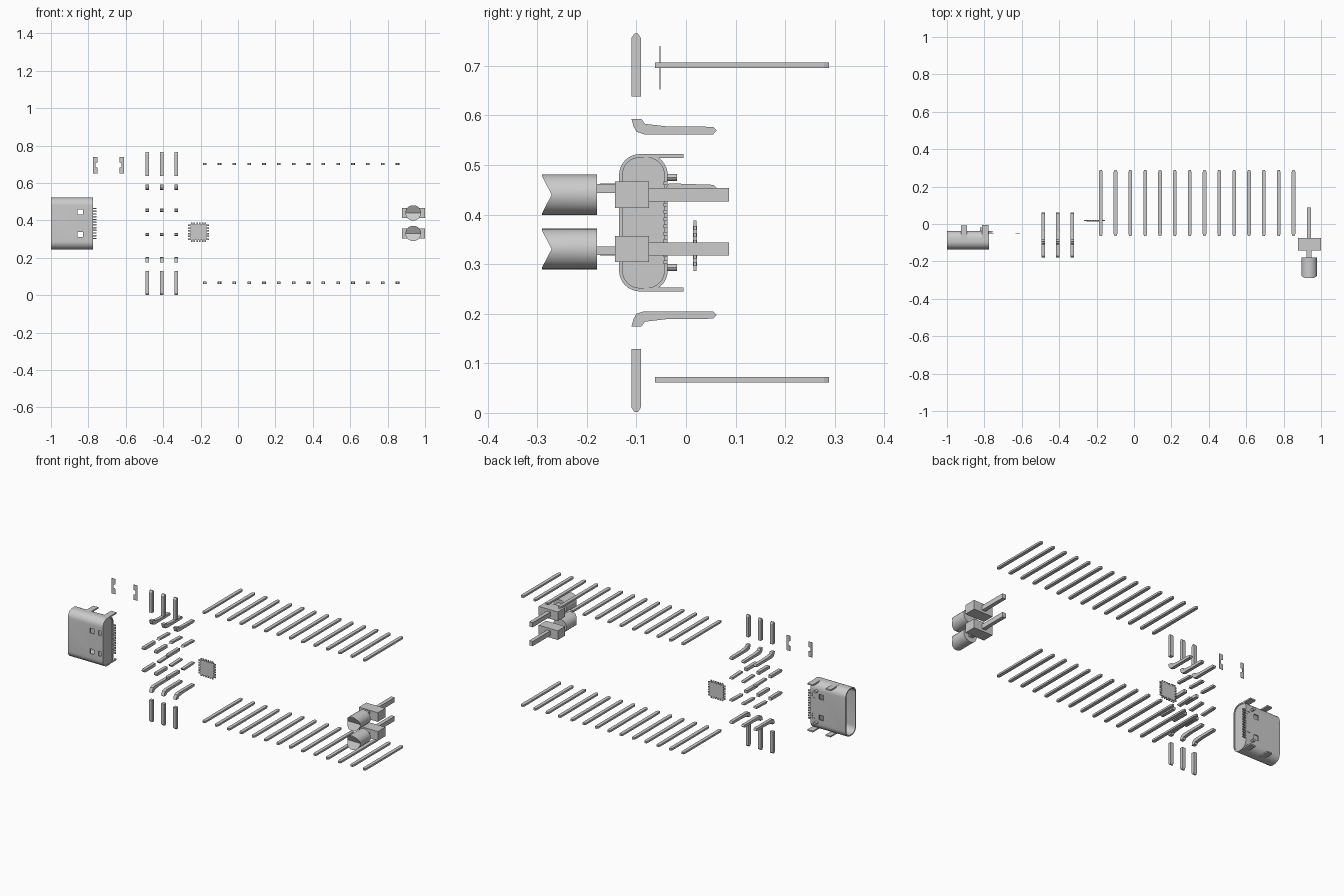
import bpy, bmesh, math
from mathutils import Vector, Matrix

if "Cube" in bpy.data.objects:
    bpy.data.objects.remove(bpy.data.objects["Cube"])


def make(name, bm, smooth=False):
    bmesh.ops.recalc_face_normals(bm, faces=bm.faces[:])
    me = bpy.data.meshes.new(name)
    bm.to_mesh(me)
    bm.free()
    ob = bpy.data.objects.new(name, me)
    bpy.context.collection.objects.link(ob)
    if smooth:
        bpy.ops.object.select_all(action='DESELECT')
        ob.select_set(True)
        bpy.context.view_layer.objects.active = ob
        bpy.ops.object.shade_smooth_by_angle(angle=math.radians(35))
    return ob


def prism(bm, pts, axis, a, b):
    """Extrude a 2D outline from a to b; axis 'x' takes (y,z), 'y' takes (x,z)."""
    def place(p, t):
        return (t, p[0], p[1]) if axis == 'x' else (p[0], t, p[1])
    lo = [bm.verts.new(place(p, a)) for p in pts]
    hi = [bm.verts.new(place(p, b)) for p in pts]
    bm.faces.new(lo)
    bm.faces.new(hi[::-1])
    n = len(pts)
    for i in range(n):
        j = (i + 1) % n
        bm.faces.new((lo[i], lo[j], hi[j], hi[i]))


def box(bm, x0, x1, y0, y1, z0, z1):
    prism(bm, [(y0, z0), (y1, z0), (y1, z1), (y0, z1)], 'x', x0, x1)


def cut(ob, cutter):
    cutter.hide_render = True
    m = ob.modifiers.new('cut', 'BOOLEAN')
    m.operation, m.object, m.solver = 'DIFFERENCE', cutter, 'EXACT'
    bpy.ops.object.select_all(action='DESELECT')
    bpy.context.view_layer.objects.active = ob
    ob.select_set(True)
    bpy.ops.object.modifier_apply(modifier='cut')
    bpy.data.objects.remove(cutter)


def rounded(y0, y1, z0, z1, r, seg=8):
    pts = []
    for cy, cz, a0 in ((y1 - r, z1 - r, 0), (y0 + r, z1 - r, 90),
                       (y0 + r, z0 + r, 180), (y1 - r, z0 + r, 270)):
        for i in range(seg + 1):
            a = math.radians(a0 + 90 * i / seg)
            pts.append((cy + r * math.cos(a), cz + r * math.sin(a)))
    return pts


ZC = 0.3835  # mirror height of the whole layout

# Socket shell: hollow tube, open at -x
bm = bmesh.new()
loops = []
for x, d in ((-1, 0), (-0.775, 0), (-0.775, 0.007), (-1, 0.007)):
    pts = rounded(-0.135 + d, -0.037 - d, 0.245 + d, 0.522 - d, 0.042 - d)
    loops.append([bm.verts.new((x, y, z)) for y, z in pts])
for k in range(4):
    A, B = loops[k], loops[(k + 1) % 4]
    for i in range(len(A)):
        j = (i + 1) % len(A)
        bm.faces.new((A[i], A[j], B[j], B[i]))
shell = make('socket_shell', bm)
# Latch windows through the front and back walls
bm = bmesh.new()
for z in (0.445, 0.325):
    box(bm, -0.857, -0.83, -0.2, 0.05, z - 0.014, z + 0.014)
    box(bm, -0.803, -0.785, -0.2, 0.05, z - 0.014, z + 0.014)
cut(shell, make('window_cutter', bm))
bpy.ops.object.shade_smooth_by_angle(angle=math.radians(35))

# Rear block closing the socket
bm = bmesh.new()
prism(bm, rounded(-0.128, -0.04, 0.252, 0.515, 0.035), 'x', -0.825, -0.779)
make('socket_rear_block', bm, True)

# Socket mounting legs, contacts and locating posts
bm = bmesh.new()
for z0, z1 in ((0.245, 0.253), (0.514, 0.522)):
    box(bm, -0.925, -0.893, -0.085, -0.008, z0, z1)
    box(bm, -0.812, -0.777, -0.085, -0.005, z0, z1)
make('socket_legs', bm)
bm = bmesh.new()
for i in range(12):
    z = ZC - 0.08 + i * 0.16 / 11
    box(bm, -0.79, -0.757, -0.045, -0.037, z - 0.0035, z + 0.0035)
make('socket_contacts', bm)
bm = bmesh.new()
for z in (0.475, 0.293):
    pts = [(-0.815 + 0.009 * math.cos(a * math.pi / 6), z + 0.007 * math.sin(a * math.pi / 6))
           for a in range(12)]
    prism(bm, pts, 'y', -0.05, -0.018)
make('socket_posts', bm, True)

# Two thin notched terminals facing each other
for name, x, s in (('left_terminal', -0.775, 1), ('right_terminal', -0.61, -1)):
    bm = bmesh.new()
    out = [(0, 0.652), (0.024, 0.652), (0.024, 0.682), (0.012, 0.686),
           (0.012, 0.706), (0.024, 0.71), (0.024, 0.74), (0, 0.74)]
    prism(bm, [(x + s * u, z) for u, z in out], 'y', -0.0535, -0.0515)
    make(name, bm)

# Short pin field: three columns, mirrored top and bottom
bent = [(-0.11, 0.593), (-0.09, 0.593), (-0.083, 0.583), (-0.04, 0.578), (0.055, 0.577),
        (0.062, 0.570), (0.055, 0.562), (-0.085, 0.562), (-0.1, 0.567), (-0.106, 0.578)]
upright = [(-0.11, 0.638), (-0.091, 0.638), (-0.091, 0.756), (-0.097, 0.765),
           (-0.104, 0.765), (-0.11, 0.756)]
rear = [(-0.042, 0.452), (0.056, 0.448), (0.062, 0.454), (0.056, 0.460), (-0.035, 0.463)]
front = [(-0.178, 0.451), (-0.172, 0.446), (-0.077, 0.446), (-0.077, 0.463), (-0.172, 0.463),
         (-0.178, 0.458)]
for name, prof, mid in (('bent_pins', bent, ZC), ('upright_pins', upright, ZC),
                        ('middle_rear_pins', rear, 0.39), ('middle_front_pins', front, 0.39)):
    bm = bmesh.new()
    for x in (-0.485, -0.4075, -0.33):
        for flip in (False, True):
            pts = [(y, 2 * mid - z if flip else z) for y, z in prof]
            prism(bm, pts, 'x', x - 0.0095, x + 0.0095)
    make(name, bm)

# Long header pins: two rows of fourteen, tapered at both ends
for name, z in (('upper_header_pins', 0.701), ('lower_header_pins', 0.067)):
    bm = bmesh.new()
    for i in range(14):
        x = -0.178 + i * 0.0793
        rings = []
        for y, w in ((-0.063, 0.006), (-0.053, 0.0098), (0.278, 0.0098), (0.288, 0.006)):
            rings.append([bm.verts.new((x + sx * w, y, z + sz * 0.0055))
                          for sx, sz in ((-1, -1), (1, -1), (1, 1), (-1, 1))])
        bm.faces.new(rings[0])
        bm.faces.new(rings[-1][::-1])
        for A, B in zip(rings, rings[1:]):
            for k in range(4):
                bm.faces.new((A[k], A[(k + 1) % 4], B[(k + 1) % 4], B[k]))
    make(name, bm)

# Flat chip pad with edge leads
bm = bmesh.new()
cx, cz = -0.211, 0.337
box(bm, cx - 0.043, cx + 0.043, 0.014, 0.022, cz - 0.041, cz + 0.041)
for i in range(6):
    t = (i - 2.5) * 0.0145
    for s in (-1, 1):
        a, b = sorted((s * 0.042, s * 0.055))
        box(bm, cx + a, cx + b, 0.015, 0.021, cz + t - 0.004, cz + t + 0.004)
        a, b = sorted((s * 0.040, s * 0.051))
        box(bm, cx + t - 0.004, cx + t + 0.004, 0.015, 0.021, cz + a, cz + b)
make('chip_pads', bm)

# Two push controls: stem, block, neck and notched cap
for name, zb, zn in (('upper', 0.440, 0.453), ('lower', 0.3305, 0.327)):
    bm = bmesh.new()
    box(bm, 0.877, 1.0, -0.143, -0.075, zb - 0.0265, zb + 0.0265)
    make(name + '_control_block', bm)
    bm = bmesh.new()
    box(bm, 0.925, 0.947, -0.08, 0.087, zb - 0.0135, zb + 0.0135)
    make(name + '_control_stem', bm)
    bm = bmesh.new()
    box(bm, 0.922, 0.948, -0.185, -0.14, zn - 0.009, zn + 0.009)
    make(name + '_control_neck', bm)
    bm = bmesh.new()
    pts = [(0.937 + 0.042 * math.cos(a * math.pi / 10), zb + 0.041 * math.sin(a * math.pi / 10))
           for a in range(20)]
    prism(bm, pts, 'y', -0.29, -0.18)
    cap = make(name + '_control_cap', bm)
    bm = bmesh.new()
    prism(bm, [(-0.295, zb - 0.046), (-0.271, zb), (-0.295, zb + 0.046)], 'x', 0.85, 1.02)
    cut(cap, make('notch_cutter', bm))
    bpy.ops.object.shade_smooth_by_angle(angle=math.radians(35))
